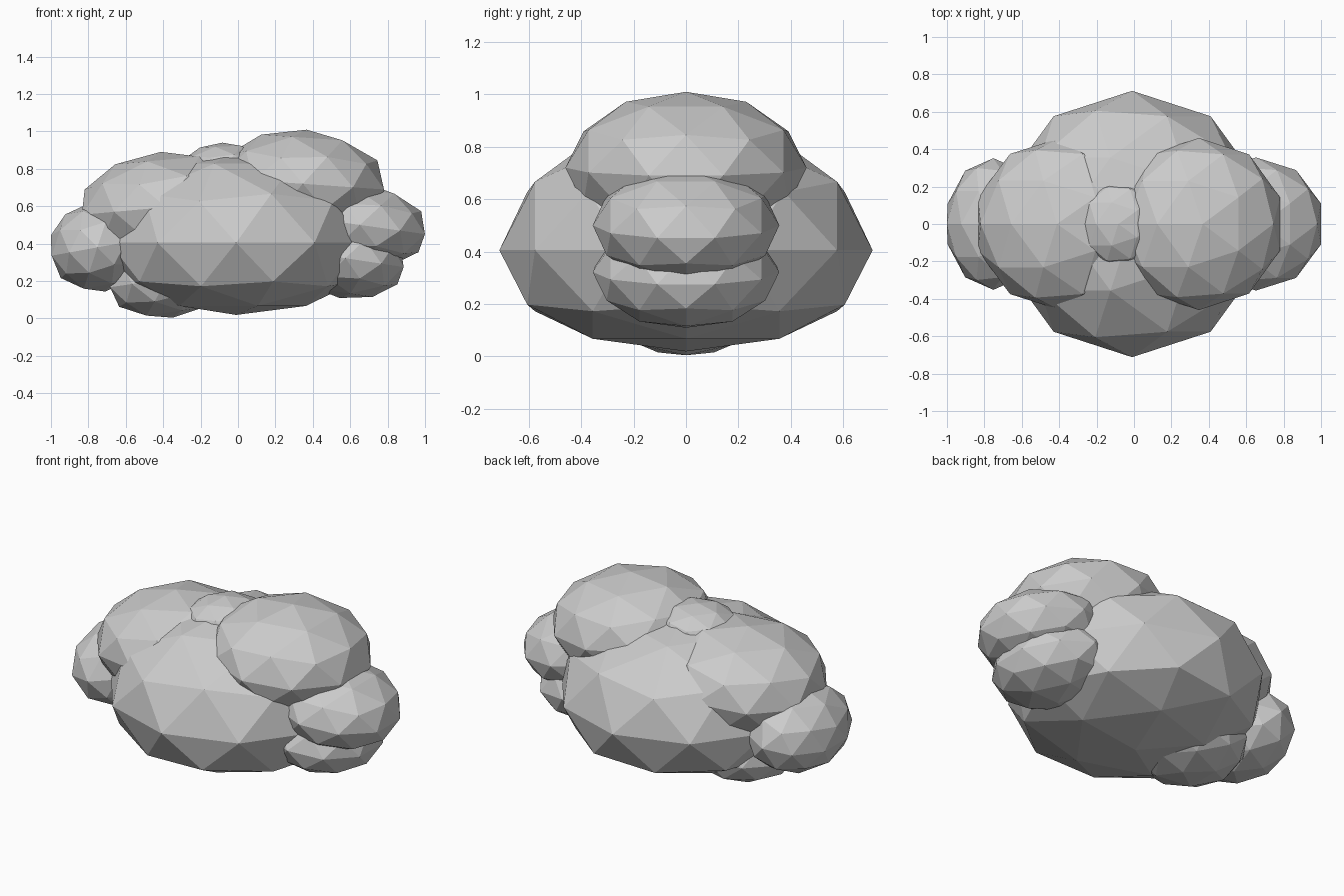
import bpy, bmesh
from math import pi
from mathutils import Matrix, Vector

if "Cube" in bpy.data.objects:
    bpy.data.objects.remove(bpy.data.objects["Cube"])


def puff(name, centre, radii, tilt=0.0, flat_below=None, squash=0.65):
    """Low-poly ellipsoid, tilted about y, optionally squashed at its base."""
    bm = bmesh.new()
    bmesh.ops.create_icosphere(bm, subdivisions=2, radius=1.0)
    bm.transform(Matrix.Translation(Vector(centre))
                 @ Matrix.Rotation(tilt, 4, 'Y')
                 @ Matrix.Diagonal((*radii, 1.0))
                 @ Matrix.Rotation(pi, 4, 'Z'))
    if flat_below is not None:
        for v in bm.verts:
            if v.co.z < flat_below:
                v.co.z = flat_below + (v.co.z - flat_below) * squash
    mesh = bpy.data.meshes.new(name)
    bm.to_mesh(mesh)
    bm.free()
    obj = bpy.data.objects.new(name, mesh)
    bpy.context.collection.objects.link(obj)
    return obj


# Big central body with a flattened underside
puff("cloud_body", (-0.01, 0, 0.405), (0.714, 0.712, 0.497), flat_below=0.225)

# Large upper puffs
puff("upper_right_puff", (0.347, 0, 0.72), (0.457, 0.46, 0.29), 0.07)
puff("upper_left_puff", (-0.385, 0, 0.595), (0.475, 0.463, 0.297), -0.09)

# Small puff on the crown
puff("crown_puff", (-0.078, 0, 0.80), (0.23, 0.23, 0.14), -0.04)

# Side puffs
puff("right_puff", (0.652, 0, 0.50), (0.369, 0.356, 0.225), 0.14)
puff("lower_right_puff", (0.575, 0, 0.322), (0.33, 0.356, 0.215), 0.15)
puff("left_puff", (-0.752, 0, 0.38), (0.261, 0.352, 0.24), -0.18)
puff("lower_left_puff", (-0.378, 0, 0.212), (0.325, 0.346, 0.21), -0.146)
